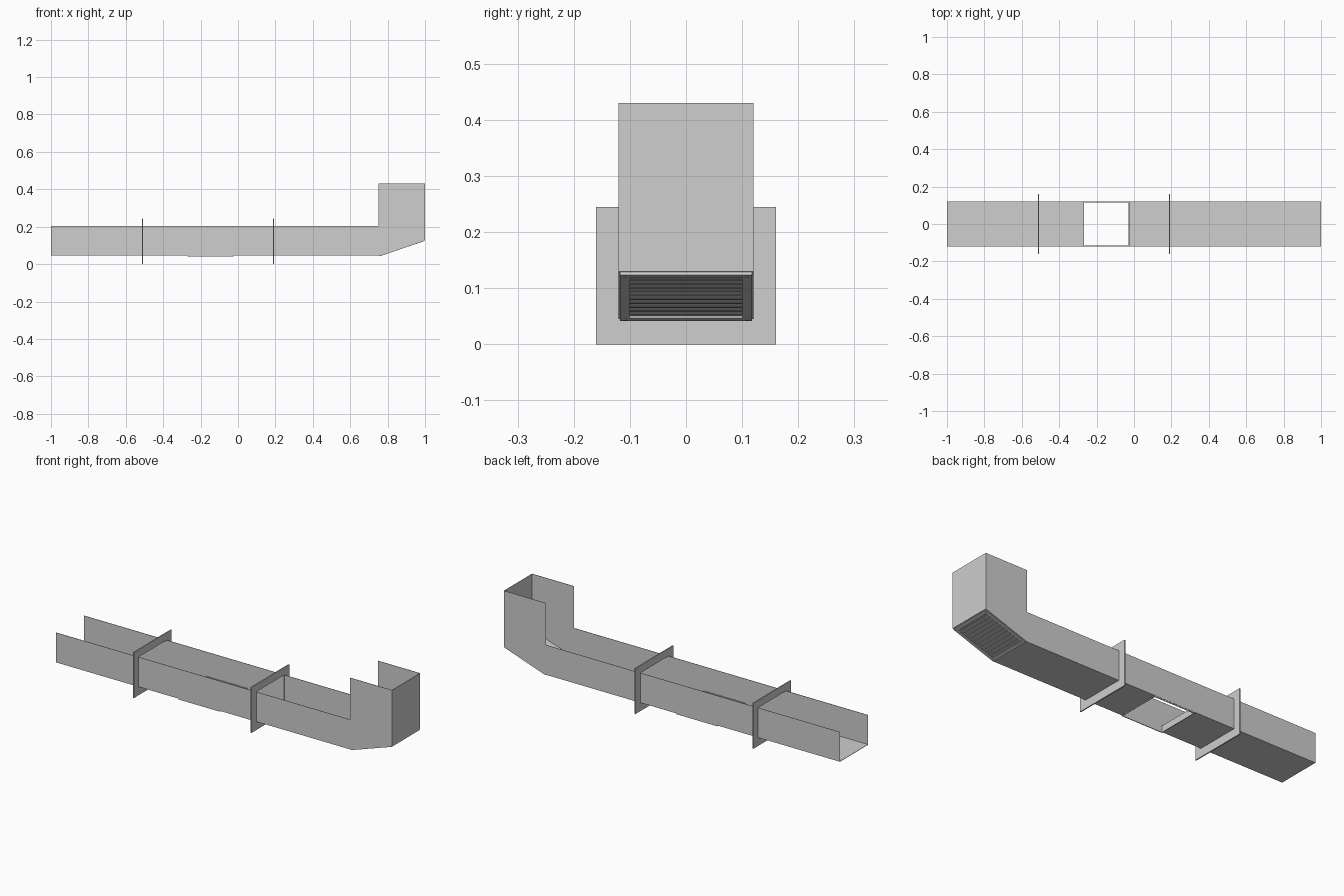
import bpy, bmesh, math
from mathutils import Matrix, Vector

cube = bpy.data.objects.get("Cube")
if cube:
    bpy.data.objects.remove(cube, do_unlink=True)

metal = bpy.data.materials.new("galvanised_grey")
metal.use_nodes = True
grey = (0.62, 0.62, 0.62, 1)
metal.diffuse_color = grey
metal.node_tree.nodes["Principled BSDF"].inputs["Base Color"].default_value = grey

HALF = 0.12                    # half width of the duct
FLOOR, TOP, HIGH = 0.045, 0.205, 0.43
BEND, RISE = 0.75, 0.13        # start of the slope, height of its far end
T = 0.002                      # sheet thickness


def finish(name, bm, matrix=Matrix()):
    bmesh.ops.recalc_face_normals(bm, faces=bm.faces)
    mesh = bpy.data.meshes.new(name)
    bm.to_mesh(mesh)
    bm.free()
    mesh.materials.append(metal)
    obj = bpy.data.objects.new(name, mesh)
    obj.matrix_world = matrix
    bpy.context.collection.objects.link(obj)
    return obj


def add_box(bm, xs, ys, zs, turn=0):
    size = Vector((xs[1] - xs[0], ys[1] - ys[0], zs[1] - zs[0]))
    mid = Vector((sum(xs), sum(ys), sum(zs))) / 2
    m = Matrix.Translation(mid) @ Matrix.Rotation(turn, 4, 'Y') @ Matrix.Diagonal(size).to_4x4()
    bmesh.ops.create_cube(bm, size=1, matrix=m)


def box(name, xs, ys, zs, matrix=Matrix()):
    bm = bmesh.new()
    add_box(bm, xs, ys, zs)
    return finish(name, bm, matrix)


def ring(name, xs, ys, zs, border, matrix=Matrix()):
    """Flat rectangular frame lying in the local x-y plane."""
    bm = bmesh.new()
    for a in ((xs[0], xs[0] + border), (xs[1] - border, xs[1])):
        add_box(bm, a, ys, zs)
    inner = (xs[0] + border, xs[1] - border)
    for b in ((ys[0], ys[0] + border), (ys[1] - border, ys[1])):
        add_box(bm, inner, b, zs)
    return finish(name, bm, matrix)


# Side walls: one bent profile, extruded to sheet thickness
profile = [(-1, FLOOR), (BEND, FLOOR), (1, RISE), (1, HIGH), (BEND, HIGH), (BEND, TOP), (-1, TOP)]
for name, y, depth in (("front_wall", -HALF, T), ("back_wall", HALF, -T)):
    bm = bmesh.new()
    face = bm.faces.new([bm.verts.new((x, y, z)) for x, z in profile])
    new = bmesh.ops.extrude_face_region(bm, geom=[face])["geom"]
    bmesh.ops.translate(bm, vec=(0, depth, 0),
                        verts=[v for v in new if isinstance(v, bmesh.types.BMVert)])
    finish(name, bm)

# Floor on both sides of the hatch opening, and the upright end sheet
HATCH = (-0.27, -0.025)
width = (-HALF, HALF)
box("right_floor", (-1, HATCH[0]), width, (FLOOR, FLOOR + T))
box("left_floor", (HATCH[1], BEND), width, (FLOOR, FLOOR + T))
box("end_wall", (1 - T, 1), width, (RISE, HIGH))

# Shallow collar around the hatch opening
ring("hatch_collar", HATCH, (-0.119, 0.119), (0.04, 0.075), 0.004)

# Wall flanges around the duct
for name, x in (("right_flange", -0.51), ("left_flange", 0.19)):
    bm = bmesh.new()
    xs = (x - 0.003, x + 0.003)
    add_box(bm, xs, (-0.16, 0.16), (0, FLOOR))
    add_box(bm, xs, (-0.16, 0.16), (TOP, 0.245))
    for s in (-1, 1):
        add_box(bm, xs, sorted((s * 0.117, s * 0.16)), (FLOOR, TOP))
    finish(name, bm)

# Sloped vent, built flat and tilted up to meet the end wall
slope = math.atan2(RISE - FLOOR, 1 - BEND)
length = math.hypot(RISE - FLOOR, 1 - BEND)
tilt = Matrix.Translation((BEND, 0, FLOOR)) @ Matrix.Rotation(-slope, 4, 'Y')
box("vent_backing", (0, length), width, (0, T), tilt)
ring("vent_frame", (0.004, length - 0.004), (-0.118, 0.118), (-0.005, 0), 0.017, tilt)

bm = bmesh.new()
count = 10
step = (length - 0.046) / count
for i in range(count):
    u = 0.023 + step * i
    add_box(bm, (u, u + step * 0.9), (-0.101, 0.101), (-0.004, -0.0025), math.radians(12))
finish("vent_slats", bm, tilt)

# Corner screws of the vent frame
bm = bmesh.new()
for u in (0.013, length - 0.013):
    for y in (-0.109, 0.109):
        bmesh.ops.create_cone(bm, cap_ends=True, segments=10, radius1=0.003, radius2=0.003,
                              depth=0.002, matrix=Matrix.Translation((u, y, -0.0055)))
finish("vent_screws", bm, tilt)
